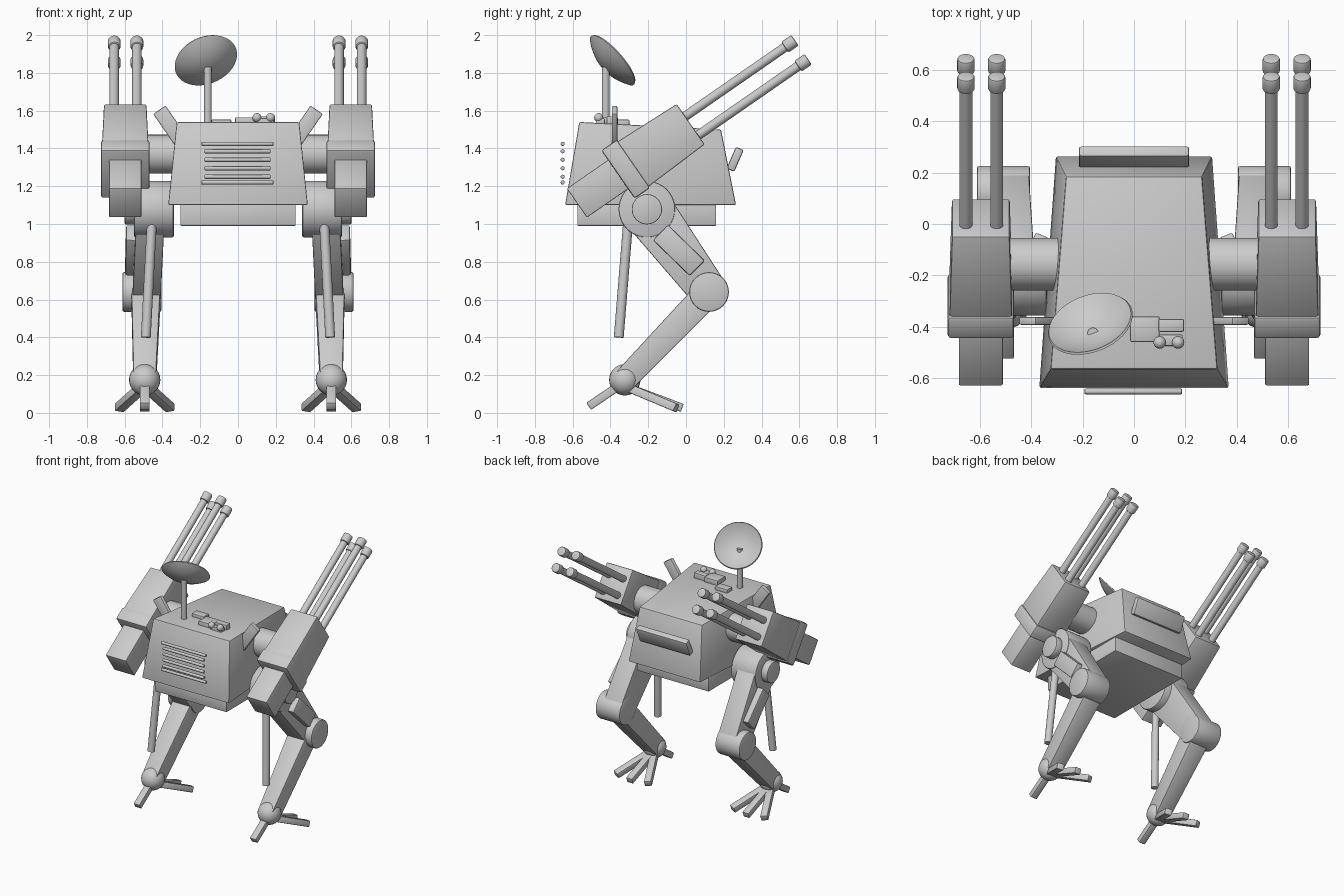
import bpy, bmesh, math
from mathutils import Vector

if "Cube" in bpy.data.objects:
    bpy.data.objects.remove(bpy.data.objects["Cube"], do_unlink=True)

grey = bpy.data.materials.new("light grey")
grey.use_nodes = True
COLOUR = (0.6, 0.6, 0.6, 1)
grey.diffuse_color = COLOUR
grey.node_tree.nodes["Principled BSDF"].inputs["Base Color"].default_value = COLOUR


def finish(name, bm, bevel=0.0):
    """Turn a bmesh into a grey object with sharp edges kept, optionally bevelled."""
    if bevel:
        bmesh.ops.bevel(bm, geom=bm.edges[:], offset=bevel, segments=2, profile=0.5,
                        affect='EDGES')
    bmesh.ops.recalc_face_normals(bm, faces=bm.faces[:])
    mesh = bpy.data.meshes.new(name)
    bm.to_mesh(mesh)
    bm.free()
    mesh.materials.append(grey)
    ob = bpy.data.objects.new(name, mesh)
    bpy.context.collection.objects.link(ob)
    bpy.ops.object.select_all(action='DESELECT')
    ob.select_set(True)
    bpy.context.view_layer.objects.active = ob
    bpy.ops.object.shade_smooth_by_angle(angle=math.radians(35))
    return ob


def loft(name, rings, bevel=0.0):
    """Closed solid through two rings of four corners."""
    bm = bmesh.new()
    a, b = [[bm.verts.new(p) for p in ring] for ring in rings]
    bm.faces.new(a)
    bm.faces.new(b)
    for i in range(4):
        j = (i + 1) % 4
        bm.faces.new((a[i], a[j], b[j], b[i]))
    return finish(name, bm, bevel)


def beam(name, p0, p1, size0, size1=None, bevel=0.006):
    """Tapered bar from p0 to p1; sizes are (width near x, height across)."""
    p0, p1 = Vector(p0), Vector(p1)
    d = (p1 - p0).normalized()
    across = Vector((0, 1, 0)) if abs(d.x) > 0.9 else Vector((1, 0, 0))
    side = (across - d * across.dot(d)).normalized()
    up = d.cross(side)
    rings = []
    for p, (w, h) in ((p0, size0), (p1, size1 or size0)):
        rings.append([p + side * w / 2 * i + up * h / 2 * j
                      for i, j in ((-1, -1), (1, -1), (1, 1), (-1, 1))])
    return loft(name, rings, bevel)


def box(name, x, y, z, bevel=0.006):
    """Box from its (low, high) ranges."""
    rings = [[(x[0], y[0], k), (x[1], y[0], k), (x[1], y[1], k), (x[0], y[1], k)] for k in z]
    return loft(name, rings, bevel)


def rod(name, p0, p1, r, sides=24, bevel=0.0):
    """Cylinder from p0 to p1."""
    p0, p1 = Vector(p0), Vector(p1)
    bm = bmesh.new()
    bmesh.ops.create_cone(bm, cap_ends=True, segments=sides, radius1=r, radius2=r,
                          depth=(p1 - p0).length)
    if bevel:
        rims = [e for e in bm.edges if abs(e.verts[0].co.z - e.verts[1].co.z) < 1e-5]
        bmesh.ops.bevel(bm, geom=rims, offset=bevel, segments=2, profile=0.5, affect='EDGES')
    bmesh.ops.rotate(bm, verts=bm.verts[:],
                     matrix=(p1 - p0).to_track_quat('Z', 'Y').to_matrix())
    bmesh.ops.translate(bm, verts=bm.verts[:], vec=(p0 + p1) / 2)
    return finish(name, bm)


def ball(name, loc, r):
    bm = bmesh.new()
    bmesh.ops.create_uvsphere(bm, u_segments=24, v_segments=14, radius=r)
    bmesh.ops.translate(bm, verts=bm.verts[:], vec=loc)
    return finish(name, bm)


# Hull and underbody
loft("hull", [
    [(-0.37, -0.64, 1.1), (0.37, -0.64, 1.1), (0.305, 0.265, 1.1), (-0.305, 0.265, 1.1)],
    [(-0.325, -0.565, 1.54), (0.325, -0.565, 1.54), (0.265, 0.185, 1.5), (-0.265, 0.185, 1.5)],
], 0.008)
box("underbody", (-0.305, 0.305), (-0.575, 0.16), (0.99, 1.11))

# Front grille slats and rear spoiler
heights = (1.424, 1.385, 1.34, 1.295, 1.25, 1.22)
for i, z in enumerate(heights):
    half = 0.19 if i in (0, 5) else 0.175
    rod("grille_slat", (-half - 0.003, -0.653, z), (half - 0.003, -0.653, z), 0.011, 12, 0.004)
beam("rear_spoiler", (0, 0.235, 1.285), (0, 0.285, 1.4), (0.43, 0.045), bevel=0.01)

# Roof equipment
box("roof_bar", (-0.14, -0.035), (-0.365, -0.3), (1.52, 1.553))
box("roof_plate", (-0.015, 0.1), (-0.46, -0.36), (1.52, 1.565))
box("roof_box_rear", (0.095, 0.195), (-0.42, -0.37), (1.52, 1.57))
box("roof_box_front", (0.095, 0.19), (-0.475, -0.43), (1.52, 1.56))
for x in (0.1, 0.172):
    ball("roof_knob", (x, -0.462, 1.563), 0.024)

# Dish antenna
rod("antenna_mast", (-0.16, -0.425, 1.52), (-0.16, -0.425, 1.83), 0.021)
bm = bmesh.new()
R, DEPTH, STEPS = 0.172, 0.06, 8
profile = [(R * i / STEPS, DEPTH * ((i / STEPS) ** 2 - 1)) for i in range(STEPS + 1)]
profile += [(r * 0.97, h + 0.008) for r, h in reversed(profile)]
points = [bm.verts.new((r, 0, h)) for r, h in profile]
edges = [bm.edges.new(pair) for pair in zip(points, points[1:])]
bmesh.ops.spin(bm, geom=points + edges, axis=(0, 0, 1), cent=(0, 0, 0),
               angle=math.tau, steps=40, use_merge=True)
bmesh.ops.remove_doubles(bm, verts=bm.verts[:], dist=0.0005)
aim = Vector((-0.28, 0.717, 0.635))
bmesh.ops.rotate(bm, verts=bm.verts[:], matrix=aim.to_track_quat('Z', 'Y').to_matrix())
bmesh.ops.translate(bm, verts=bm.verts[:], vec=(-0.17, -0.39, 1.866))
finish("antenna_dish", bm)

TILT = math.radians(34.7)


def on_gun(x, s, t=0.0):
    """Point at distance s along the gun axis and t above it."""
    return (x, -0.578 + s * math.cos(TILT) - t * math.sin(TILT),
            1.111 + s * math.sin(TILT) + t * math.cos(TILT))


for m, side in ((1, "left_"), (-1, "right_")):
    # Shoulder flap and axle
    beam(side + "shoulder_flap", (m * 0.31, -0.378, 1.52), (m * 0.375, -0.378, 1.475),
         (0.26, 0.03))
    rod(side + "gun_axle", (m * 0.28, -0.157, 1.37), (m * 0.5, -0.157, 1.37), 0.103, 32)

    # Gun pod
    gx = m * 0.597
    beam(side + "gun_rear_box", on_gun(gx, 0), on_gun(gx, 0.3), (0.172, 0.187))
    beam(side + "gun_collar", on_gun(gx, 0.265), on_gun(gx, 0.365), (0.258, 0.31), bevel=0.012)
    beam(side + "gun_housing", on_gun(gx, 0.36), on_gun(gx, 0.733),
         (0.245, 0.29), (0.225, 0.26), 0.008)
    for bx in (0.535, 0.655):
        for t in (0.051, -0.071):
            rod(side + "gun_barrel", on_gun(m * bx, 0.7, t), on_gun(m * bx, 1.4, t), 0.025)
            rod(side + "gun_muzzle", on_gun(m * bx, 1.375, t), on_gun(m * bx, 1.44, t),
                0.034, 24, 0.008)

    # Hip, thigh and knee
    hip, knee, ankle = (-0.207, 1.078), (0.122, 0.64), (-0.324, 0.175)
    rod(side + "hip", (m * 0.34, *hip), (m * 0.55, *hip), 0.15, 40, 0.01)
    rod(side + "hip_cap", (m * 0.54, *hip), (m * 0.6, *hip), 0.08, 32, 0.006)
    beam(side + "thigh", (m * 0.465, *hip), (m * 0.485, *knee), (0.15, 0.275), (0.15, 0.2))
    beam(side + "thigh_panel", (m * 0.555, -0.135, 0.955), (m * 0.56, 0.06, 0.765),
         (0.075, 0.115), bevel=0.01)
    rod(side + "knee", (m * 0.405, *knee), (m * 0.612, *knee), 0.105, 40, 0.01)

    # Shin, hanging strut and ankle
    beam(side + "shin", (m * 0.487, *knee), (m * 0.494, *ankle), (0.155, 0.15), (0.12, 0.125))
    rod(side + "strut", (m * 0.455, -0.305, 1.03), (m * 0.488, -0.356, 0.4), 0.026, 20)
    ball(side + "ankle", (m * 0.494, *ankle), 0.083)

    # One front toe and three rear toes
    fx = m * 0.494
    beam(side + "front_toe", (fx, -0.3, 0.18), (fx, -0.515, 0.035), (0.052, 0.045))
    for spread in (-0.135, 0, 0.135):
        reach = -0.02 if spread == 0 else -0.05
        beam(side + "rear_toe", (fx + spread * 0.1, -0.31, 0.135), (fx + spread, reach, 0.026),
             (0.052, 0.045))
